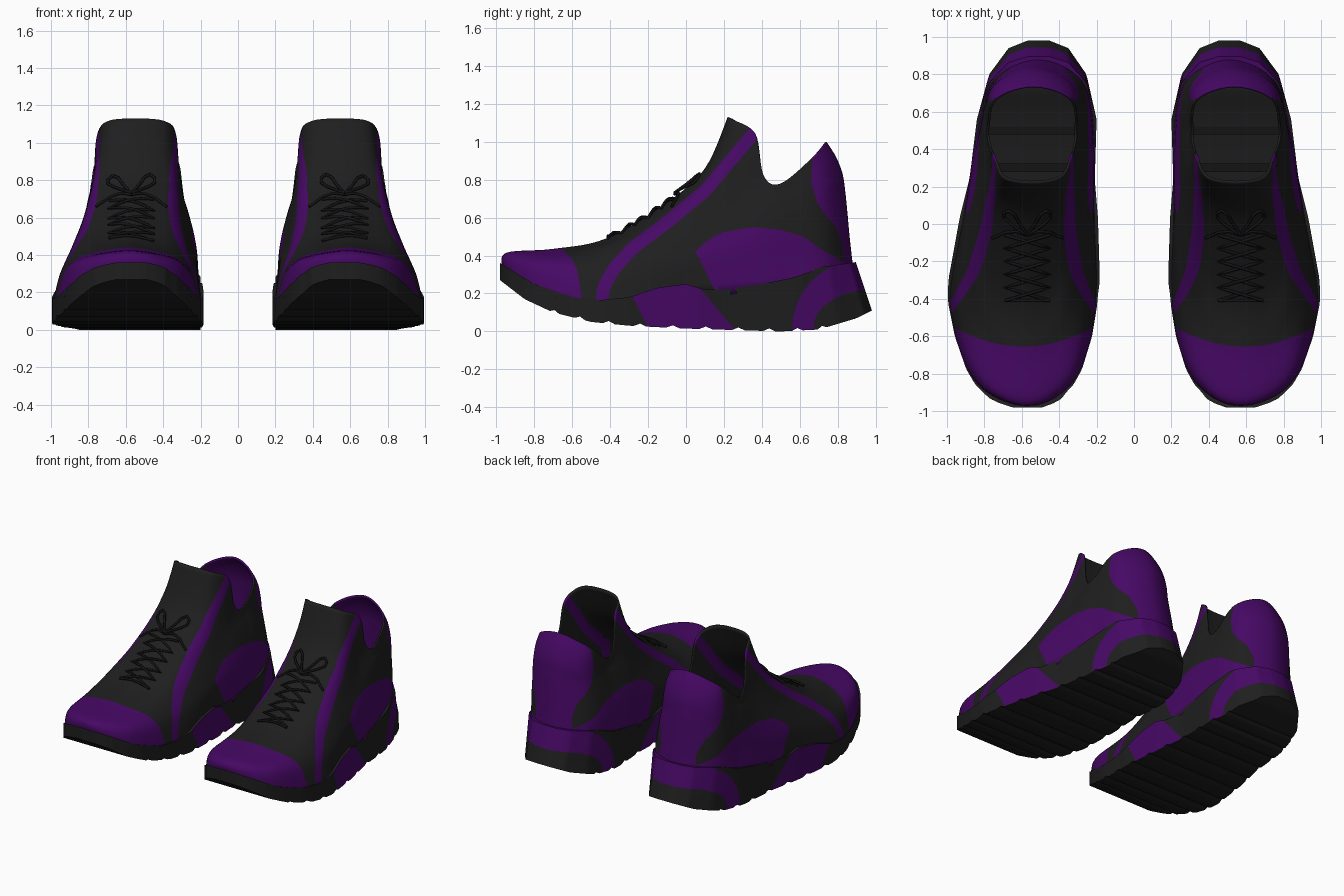
import bpy, bmesh, math
from mathutils import Vector
from mathutils.bvhtree import BVHTree

if "Cube" in bpy.data.objects:
    bpy.data.objects.remove(bpy.data.objects["Cube"])


def material(name, rgb):
    m = bpy.data.materials.new(name)
    m.diffuse_color = (*rgb, 1)
    m.use_nodes = True
    m.node_tree.nodes["Principled BSDF"].inputs["Base Color"].default_value = m.diffuse_color
    return m


BLACK = material("charcoal", (0.0135, 0.0135, 0.0135))
PURPLE = material("purple", (0.062, 0.0025, 0.13))
LACE = material("lace_black", (0.007, 0.007, 0.007))


def lerp(table, v):
    """Piecewise linear lookup in (key, value) pairs."""
    if v <= table[0][0]:
        return table[0][1]
    for (a, fa), (b, fb) in zip(table, table[1:]):
        if v <= b:
            return fa + (fb - fa) * (v - a) / (b - a)
    return table[-1][1]


def clamp(v):
    return min(max(v, 0), 1)


def catmull(p0, p1, p2, p3, t):
    return 0.5 * (2 * p1 + (p2 - p0) * t + (2 * p0 - 5 * p1 + 4 * p2 - p3) * t * t
                  + (3 * p1 - p0 - 3 * p2 + p3) * t ** 3)


def cut(bm, f):
    """Cut the surface along the line f = 0."""
    val = {v: f(v.co) for v in bm.verts}
    new = []
    for e in list(bm.edges):
        a, b = e.verts
        if val[a] * val[b] < 0:
            new.append(bmesh.utils.edge_split(e, a, val[a] / (val[a] - val[b]))[1])
    bmesh.ops.connect_verts(bm, verts=new)


def add_pair(name, bm, mats, thickness=0):
    """Make the right part and its mirrored left twin."""
    for side, s in (("right", 1), ("left", -1)):
        me = bpy.data.meshes.new(f"{name}_{side}")
        b = bm.copy()
        if s < 0:
            for v in b.verts:
                v.co.x *= -1
            bmesh.ops.reverse_faces(b, faces=b.faces[:])
        b.to_mesh(me)
        b.free()
        for m in mats:
            me.materials.append(m)
        ob = bpy.data.objects.new(f"{name}_{side}", me)
        bpy.context.collection.objects.link(ob)
        bpy.ops.object.select_all(action='DESELECT')
        ob.select_set(True)
        bpy.context.view_layer.objects.active = ob
        bpy.ops.object.shade_smooth_by_angle(angle=math.radians(40))
        if thickness:
            mod = ob.modifiers.new("thickness", 'SOLIDIFY')
            mod.thickness = thickness
            mod.offset = -1


# Foot centre line, sole half width, sole top and sole bottom along y
CENTRE = [(-.98, .57), (-.9, .585), (-.4, .595), (0, .565), (.3, .54), (.56, .52), (.98, .51)]
HALF = [(-.98, .08), (-.96, .14), (-.935, .19), (-.855, .265), (-.775, .31), (-.6, .367),
        (-.43, .398), (-.3, .405), (.03, .37), (.24, .335), (.56, .32), (.8, .26),
        (.94, .16), (.98, .06)]
TOP = [(-.98, .36), (-.8, .25), (-.6, .18), (-.45, .165), (-.3, .18), (-.15, .23), (0, .25),
       (.1, .22), (.2, .22), (.4, .25), (.55, .28), (.75, .34), (.98, .365)]
BOTTOM = [(-.98, .27), (-.85, .17), (-.7, .10), (-.5, .05), (-.3, .03), (0, .015), (.5, 0),
          (.7, .01), (.9, .07), (.98, .11)]

# Upper: rings from sole to collar, each (half width, y, z) from toe to heel
RINGS = [
    [(0, -.97, .34), (.265, -.84, .26), (.39, -.44, .155), (.35, .05, .23), (.31, .5, .26), (.235, .77, .32), (0, .88, .34)],
    [(0, -.945, .415), (.25, -.80, .37), (.355, -.41, .30), (.338, .08, .38), (.30, .5, .42), (.23, .757, .47), (0, .862, .50)],
    [(0, -.70, .435), (.17, -.6, .42), (.295, -.29, .43), (.312, .13, .48), (.29, .5, .52), (.222, .75, .57), (0, .852, .61)],
    [(0, -.42, .49), (.14, -.36, .49), (.25, -.1, .57), (.285, .2, .57), (.275, .5, .61), (.217, .74, .67), (0, .84, .73)],
    [(0, -.1, .68), (.13, -.06, .68), (.225, .09, .73), (.26, .3, .67), (.26, .5, .68), (.212, .735, .76), (0, .825, .83)],
    [(0, .1, .86), (.15, .13, .86), (.215, .22, .87), (.24, .36, .75), (.247, .5, .73), (.21, .71, .85), (0, .79, .92)],
    [(0, .22, 1.13), (.155, .25, 1.115), (.212, .365, 1.04), (.228, .41, .82), (.24, .5, .78), (.205, .67, .92), (0, .74, 1.0)],
]
COLS, ROWS = 9, 7


def full_ring(half):
    pts = [Vector(p) for p in half]
    pts += [Vector((-p[0], p[1], p[2])) for p in half[-2:0:-1]]
    n = len(pts)
    return [catmull(*(pts[(i + k) % n] for k in (-1, 0, 1, 2)), j / COLS)
            for i in range(n) for j in range(COLS)]


keys = [full_ring(r) for r in RINGS]
last = len(keys) - 1
upper = bmesh.new()
grid = []
for r in range(last * ROWS + 1):
    i = min(r // ROWS, last - 1)
    t = r / ROWS - i
    near = [keys[min(max(i + k, 0), last)] for k in (-1, 0, 1, 2)]
    row = []
    for ps in zip(*near):
        p = catmull(*ps, t)
        shift = .022 * clamp((p.z - .4) / .3) * clamp((p.y - .3) / .2)
        z = lerp(TOP, p.y) - .03 if r == 0 else p.z
        row.append(upper.verts.new((p.x + lerp(CENTRE, p.y) + shift, p.y, z)))
    grid.append(row)
for a, b in zip(grid, grid[1:]):
    n = len(a)
    for i in range(n):
        j = (i + 1) % n
        upper.faces.new((a[i], a[j], b[j], b[i]))
upper.normal_update()
surface = BVHTree.FromBMesh(upper)

# Painted panels of the upper, negative inside
STRIPE = [(.37, 1.06), (.1, .74), (-.1, .575), (-.28, .44), (-.38, .33), (-.435, .23), (-.45, .13)]
PATCH = [(.05, .42), (.1, .47), (.18, .52), (.35, .55), (.5, .535), (.62, .5), (.7, .44), (.86, .35)]
HEEL = [(.3, .84), (.45, .825), (.55, .79), (.62, .73), (.68, .69), (.78, .66), (.9, .665), (1, .70)]


def toe_cap(c):
    return c.y + .655 - .75 * (c.x - lerp(CENTRE, c.y)) ** 2


def side_stripe(c):
    p = Vector((c.y, c.z))
    best = 9
    for a, b in zip(STRIPE, STRIPE[1:]):
        a, d = Vector(a), Vector(b) - Vector(a)
        best = min(best, (p - a - d * clamp((p - a).dot(d) / d.length_squared)).length)
    return best - .034


def side_patch(c):
    return max(c.z - lerp(PATCH, c.y), .05 + (.42 - c.z) * .5 - c.y)


def heel_panel(c):
    return lerp(HEEL, c.z) - c.y


panels = (toe_cap, side_stripe, side_patch, heel_panel)
for f in panels:
    cut(upper, f)
for face in upper.faces:
    c = face.calc_center_median()
    face.material_index = int(any(f(c) < 0 for f in panels))
add_pair("upper", upper, (BLACK, PURPLE), .012)

# Sole: slices along y with a lightly notched tread underneath
N, K = 88, 6
sole = bmesh.new()
slices = []
for i in range(N + 1):
    y = -.98 * math.cos(math.pi * i / N)
    hw, zt, zb = lerp(HALF, y), lerp(TOP, y), lerp(BOTTOM, y)
    lean = .085 * max(0, (y - .6) / .38)
    notch = .014 if i % 5 == 2 and 20 < i < N - 20 else 0
    loop = []
    for s in (1, -1):
        for k in (range(K + 1) if s > 0 else range(K, -1, -1)):
            z = zb + (zt - zb) * k / K + (notch if k == 0 else 0)
            loop.append(sole.verts.new((lerp(CENTRE, y) + s * hw, y - lean * k / K, z)))
    slices.append(loop)
for a, b in zip(slices, slices[1:]):
    for i in range(len(a)):
        j = (i + 1) % len(a)
        sole.faces.new((a[i], a[j], b[j], b[i]))
sole.faces.new(slices[0])
sole.faces.new(slices[-1])
bmesh.ops.recalc_face_normals(sole, faces=sole.faces[:])


def arch_panel(c):
    return max(-.28 + (.18 - c.z) * .5 - c.y, c.y - .07 - (.23 - c.z) * .85)


def heel_outer(c):
    return ((c.y - .98) / .42) ** 2 + ((c.z - .02) / .375) ** 2 - 1


def heel_inner(c):
    return 1 - ((c.y - .98) / .31) ** 2 - ((c.z - .02) / .2) ** 2


for f in (arch_panel, heel_outer, heel_inner):
    cut(sole, f)
sole.normal_update()
for face in sole.faces:
    c = face.calc_center_median()
    painted = arch_panel(c) < 0 or (heel_outer(c) < 0 and heel_inner(c) < 0)
    inside = face.normal.z > .6 and c.y < .7
    face.material_index = int(painted and face.normal.z > -.6 and not inside)
add_pair("sole", sole, (BLACK, PURPLE))

# Insole stripes inside the shoe
stripes = bmesh.new()
for y in (.3, .5):
    made = bmesh.ops.create_cube(stripes, size=1)["verts"]
    for v in made:
        v.co = Vector((lerp(CENTRE, y) + v.co.x * .5, y + v.co.y * .045,
                       lerp(TOP, y) + .008 + v.co.z * .009))
add_pair("insole_stripes", stripes, (LACE,))


# Laces: tubes laid on the upper
def on_upper(x, y, lift):
    hit = surface.ray_cast(Vector((x, y, 3)), Vector((0, 0, -1)))[0]
    return Vector((x, y, hit.z + lift))


def add_lace(name, path, lift):
    pts = []
    for (x0, y0), (x1, y1) in zip(path, path[1:]):
        pts += [on_upper(.57 + x0 + (x1 - x0) * k / 5, y0 + (y1 - y0) * k / 5, lift)
                for k in range(5)]
    pts.append(on_upper(.57 + path[-1][0], path[-1][1], lift))
    for side, s in (("right", 1), ("left", -1)):
        cu = bpy.data.curves.new(f"{name}_{side}", 'CURVE')
        cu.dimensions = '3D'
        cu.bevel_depth = .008
        cu.bevel_resolution = 1
        cu.use_fill_caps = True
        sp = cu.splines.new('POLY')
        sp.points.add(len(pts) - 1)
        for q, p in zip(sp.points, pts):
            q.co = (p.x * s, p.y, p.z, 1)
        cu.materials.append(LACE)
        bpy.context.collection.objects.link(bpy.data.objects.new(f"{name}_{side}", cu))


for s, tag in ((1, "a"), (-1, "b")):
    zigzag = [(s * .12 * (-1) ** i, -.41 + .07 * i) for i in range(6)]
    add_lace(f"lace_{tag}", zigzag, .01 + .004 * s)
    bow = [(0, -.06), (.04, .0), (.07, .05), (.1, .07), (.125, .06), (.125, .035), (.09, .0), (.04, -.035), (0, -.06)]
    add_lace(f"bow_loop_{tag}", [(s * x, y) for x, y in bow], .022)
    tail = [(0, -.06), (.06, -.04), (.12, -.045), (.16, -.065), (.19, -.075)]
    add_lace(f"bow_tail_{tag}", [(s * x, y) for x, y in tail], .014)
add_lace("lace_bottom", [(-.12, -.41), (.12, -.41)], .01)
